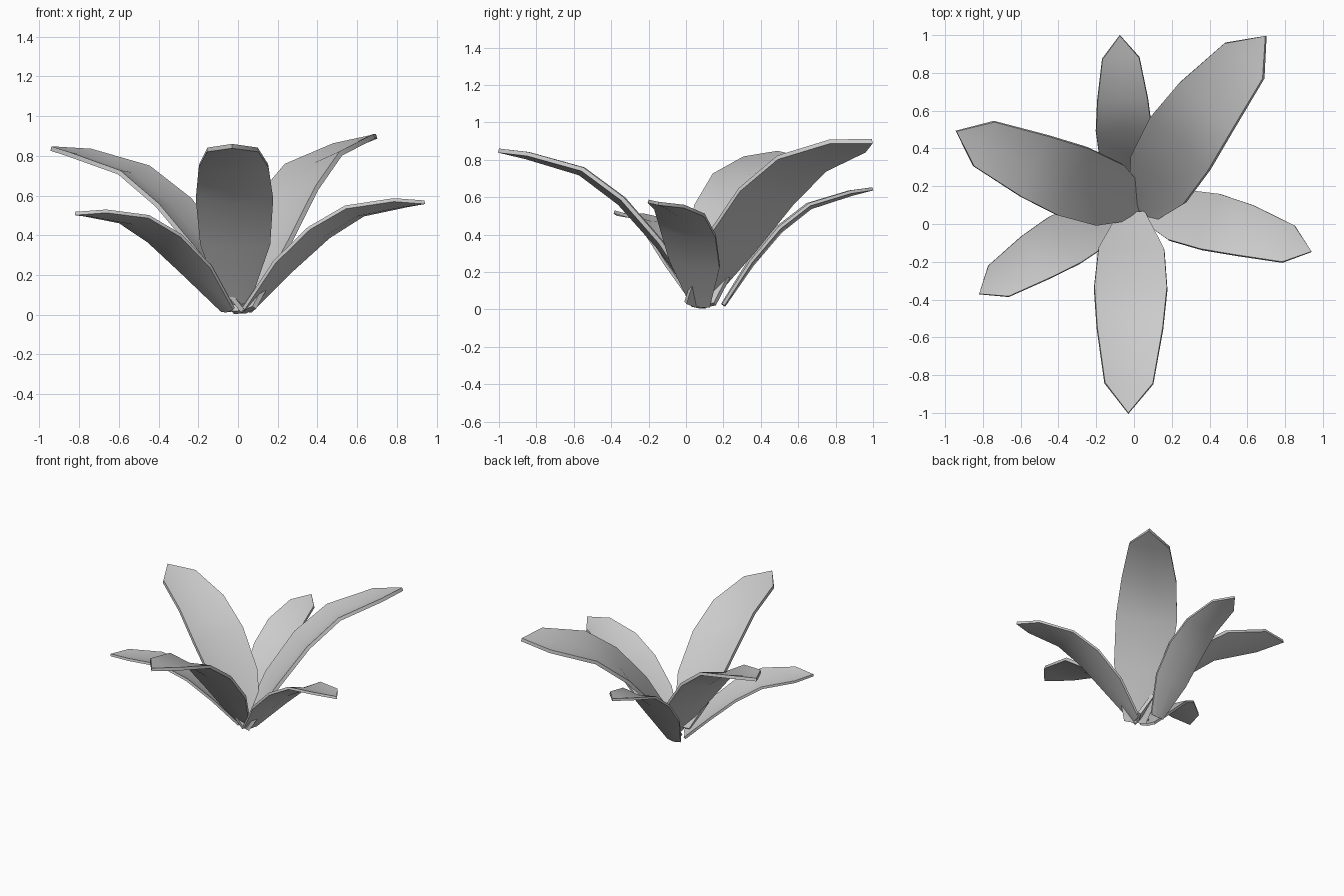
import bpy, bmesh, math
from mathutils import Vector

if "Cube" in bpy.data.objects:
    bpy.data.objects.remove(bpy.data.objects["Cube"])

# Shared leaf profile: distance along chord, arch height, half width (chord = 1)
ROWS = [(0.0, 0.0, 0.05), (0.251, 0.092, 0.13), (0.478, 0.142, 0.144),
        (0.68, 0.142, 0.13), (0.895, 0.06, 0.095)]
SAG = 0.16   # centre line drop relative to half width

# name, base point, tip point, roll in degrees
LEAVES = [
    ("front_leaf", (-0.01, 0.07, 0.07), (-0.03, -1.0, 0.86), 0),
    ("back_right_leaf", (0.02, 0.04, 0.03), (0.695, 0.995, 0.91), 12),
    ("right_leaf", (0.04, 0.08, 0.03), (0.94, -0.145, 0.575), 9),
    ("left_leaf", (0.06, 0.087, 0.03), (-0.94, 0.49, 0.848), 5),
    ("front_left_leaf", (-0.045, 0.09, 0.03), (-0.82, -0.37, 0.518), -6),
    ("back_leaf", (-0.04, 0.19, 0.03), (-0.075, 0.997, 0.653), 0),
]


def make_leaf(name, base, tip, roll):
    base, tip = Vector(base), Vector(tip)
    chord = tip - base
    size = chord.length
    along = chord.normalized()
    flat_right = along.cross(Vector((0, 0, 1))).normalized()
    flat_up = flat_right.cross(along)
    r = math.radians(roll)
    right = flat_right * math.cos(r) + flat_up * math.sin(r)
    up = right.cross(along)

    bm = bmesh.new()
    rows = []
    for a, h, w in ROWS:
        mid = base + (along * a + up * h) * size
        rows.append([bm.verts.new(mid - right * w * size),
                     bm.verts.new(mid - up * w * SAG * size),
                     bm.verts.new(mid + right * w * size)])
    for lo, hi in zip(rows, rows[1:]):
        for i in range(2):
            bm.faces.new((lo[i], lo[i + 1], hi[i + 1], hi[i]))
    # Pointed tip
    end = bm.verts.new(tip)
    for i in range(2):
        bm.faces.new((rows[-1][i], rows[-1][i + 1], end))
    mesh = bpy.data.meshes.new(name)
    bm.to_mesh(mesh)
    bm.free()

    obj = bpy.data.objects.new(name, mesh)
    bpy.context.collection.objects.link(obj)
    # Leaf thickness, grown to the underside
    mod = obj.modifiers.new("thickness", 'SOLIDIFY')
    mod.thickness = 0.017 * size
    mod.offset = -1
    bpy.ops.object.select_all(action='DESELECT')
    obj.select_set(True)
    bpy.context.view_layer.objects.active = obj
    bpy.ops.object.modifier_apply(modifier=mod.name)
    bpy.ops.object.shade_smooth_by_angle(angle=math.radians(35))


for leaf in LEAVES:
    make_leaf(*leaf)
